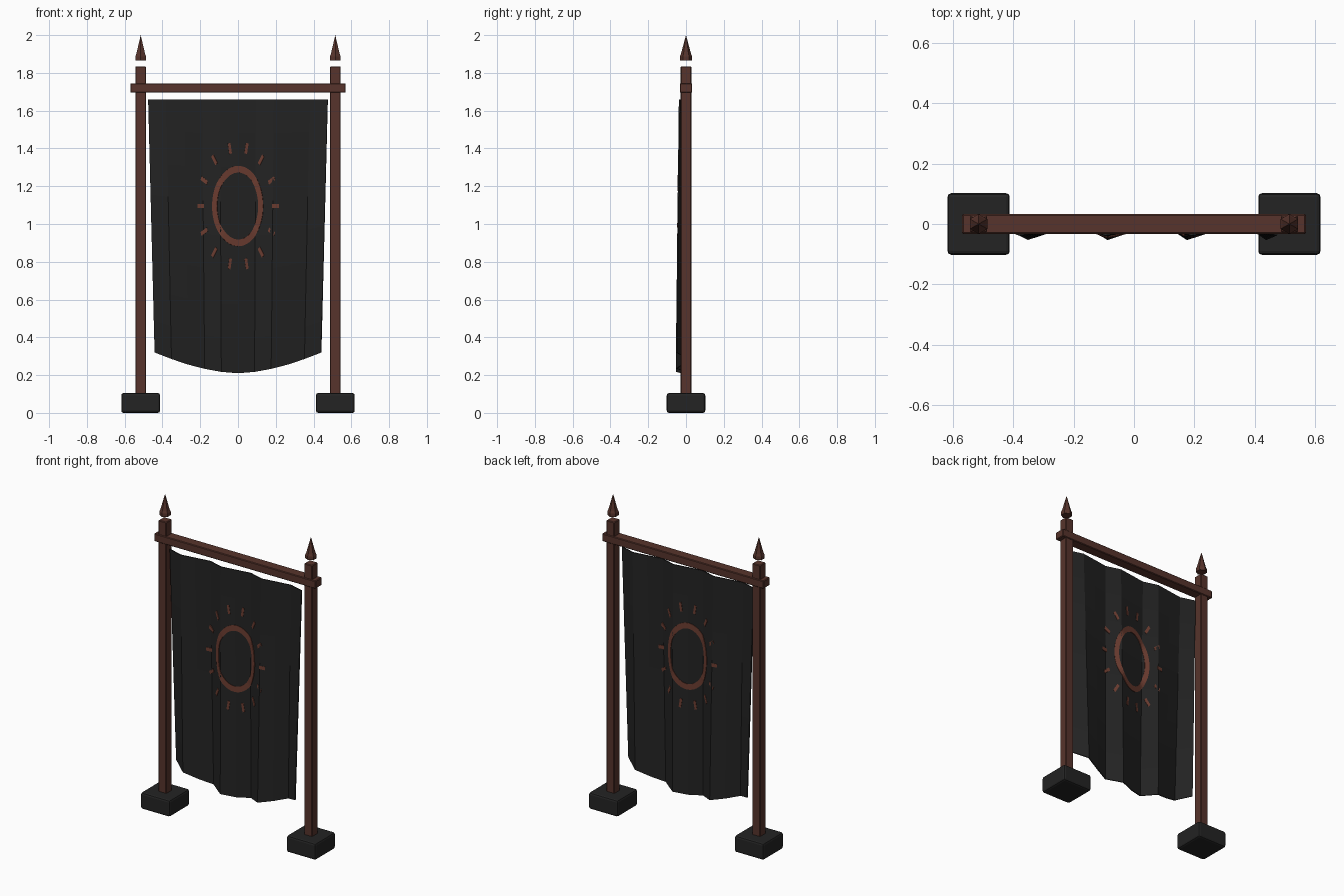
import bpy, bmesh, math

if "Cube" in bpy.data.objects:
    bpy.data.objects.remove(bpy.data.objects["Cube"], do_unlink=True)


def material(name, rgb):
    m = bpy.data.materials.new(name)
    m.use_nodes = True
    m.diffuse_color = (*rgb, 1)
    bsdf = next(n for n in m.node_tree.nodes if n.type == 'BSDF_PRINCIPLED')
    bsdf.inputs["Base Color"].default_value = (*rgb, 1)
    bsdf.inputs["Roughness"].default_value = 0.8
    return m


WOOD = material("red brown wood", (0.095, 0.034, 0.025))
DARK = material("charcoal", (0.017, 0.017, 0.017))
PAINT = material("rust paint", (0.15, 0.046, 0.03))


def add_object(name, bm, mat):
    bmesh.ops.recalc_face_normals(bm, faces=bm.faces)
    me = bpy.data.meshes.new(name)
    bm.to_mesh(me)
    bm.free()
    me.materials.append(mat)
    ob = bpy.data.objects.new(name, me)
    bpy.context.collection.objects.link(ob)
    return ob


def box(name, low, high, mat, bevel, segments=1):
    bm = bmesh.new()
    bmesh.ops.create_cube(bm, size=1)
    for v in bm.verts:
        v.co = [(a + b) / 2 + c * (b - a) for a, b, c in zip(low, high, v.co)]
    bmesh.ops.bevel(bm, geom=bm.edges[:], offset=bevel, segments=segments,
                    profile=0.5, affect='EDGES')
    return add_object(name, bm, mat)


def finial(name, x):
    # Six-sided collar and spike, built from stacked rings
    bm = bmesh.new()
    rings = []
    for r, z in ((0.033, 1.865), (0.033, 1.887), (0.027, 1.9)):
        rings.append([bm.verts.new((x + r * math.sin(k * math.pi / 3),
                                    r * math.cos(k * math.pi / 3), z)) for k in range(6)])
    tip = bm.verts.new((x, 0, 2))
    bm.faces.new(rings[0])
    for k in range(6):
        n = (k + 1) % 6
        for a, b in zip(rings, rings[1:]):
            bm.faces.new((a[k], a[n], b[n], b[k]))
        bm.faces.new((rings[-1][k], rings[-1][n], tip))
    return add_object(name, bm, WOOD)


# Frame: two footed posts with finials and a crossbar
for side, x in (("left", 0.515), ("right", -0.515)):
    box(side + "_base", (x - 0.103, -0.102, 0), (x + 0.103, 0.102, 0.105), DARK, 0.012, 2)
    box(side + "_post", (x - 0.028, -0.028, 0.1), (x + 0.028, 0.028, 1.835), WOOD, 0.004)
    finial(side + "_finial", x)
box("crossbar", (-0.57, -0.033, 1.695), (0.57, 0.033, 1.745), WOOD, 0.004)

# Cloth shape: pleats that deepen downward, tapered sides, rounded hem
COLS, ROWS = 10, 8
TOP = 1.66


def cloth_point(i, t):
    """Point at column i (-5..5) and height fraction t (0 hem, 1 top)."""
    u = i / (COLS / 2)
    hem = 0.21 + 0.11 * abs(u) ** 1.7
    z = hem + (TOP - hem) * t
    amp = 0.034 - 0.018 * t
    return (u * (0.44 + 0.035 * t), -0.021 + amp * math.sin(2.1 * i), z)


def cloth_depth(x, z):
    """Depth of the pleated cloth at x, z, straight between columns."""
    t = (z - 0.23) / (TOP - 0.23)
    col = x / (0.44 + 0.035 * t) * COLS / 2
    i = math.floor(col)
    a, b = cloth_point(i, t)[1], cloth_point(i + 1, t)[1]
    return a + (b - a) * (col - i)


def thicken(ob, depth):
    mod = ob.modifiers.new("thickness", 'SOLIDIFY')
    mod.thickness = depth
    mod.offset = 0


bm = bmesh.new()
grid = [[bm.verts.new(cloth_point(i - COLS / 2, j / ROWS)) for i in range(COLS + 1)]
        for j in range(ROWS + 1)]
for j in range(ROWS):
    for i in range(COLS):
        bm.faces.new((grid[j][i], grid[j][i + 1], grid[j + 1][i + 1], grid[j + 1][i]))
thicken(add_object("banner_cloth", bm, DARK), 0.006)

# Painted emblem, laid along the pleats and showing on both sides
CENTRE = 1.095


def on_cloth(bm, x, z):
    return bm.verts.new((x, cloth_depth(x, z), z))


bm = bmesh.new()
N = 64
loops = []
for rx, rz in ((0.135, 0.213), (0.109, 0.177)):
    loops.append([on_cloth(bm, rx * math.cos(2 * math.pi * k / N),
                           CENTRE + rz * math.sin(2 * math.pi * k / N)) for k in range(N)])
for k in range(N):
    n = (k + 1) % N
    bm.faces.new((loops[0][k], loops[0][n], loops[1][n], loops[1][k]))
thicken(add_object("emblem_ring", bm, PAINT), 0.012)

bm = bmesh.new()
RAYS = 14
for k in range(RAYS):
    a = 2 * math.pi * k / RAYS
    c, s = math.cos(a), math.sin(a)
    corners = [(r * c - w * s, r * s + w * c)
               for r, w in ((0.18, -0.007), (0.216, -0.007), (0.216, 0.007), (0.18, 0.007))]
    bm.faces.new([on_cloth(bm, x, CENTRE + 1.58 * z) for x, z in corners])
thicken(add_object("emblem_rays", bm, PAINT), 0.011)
